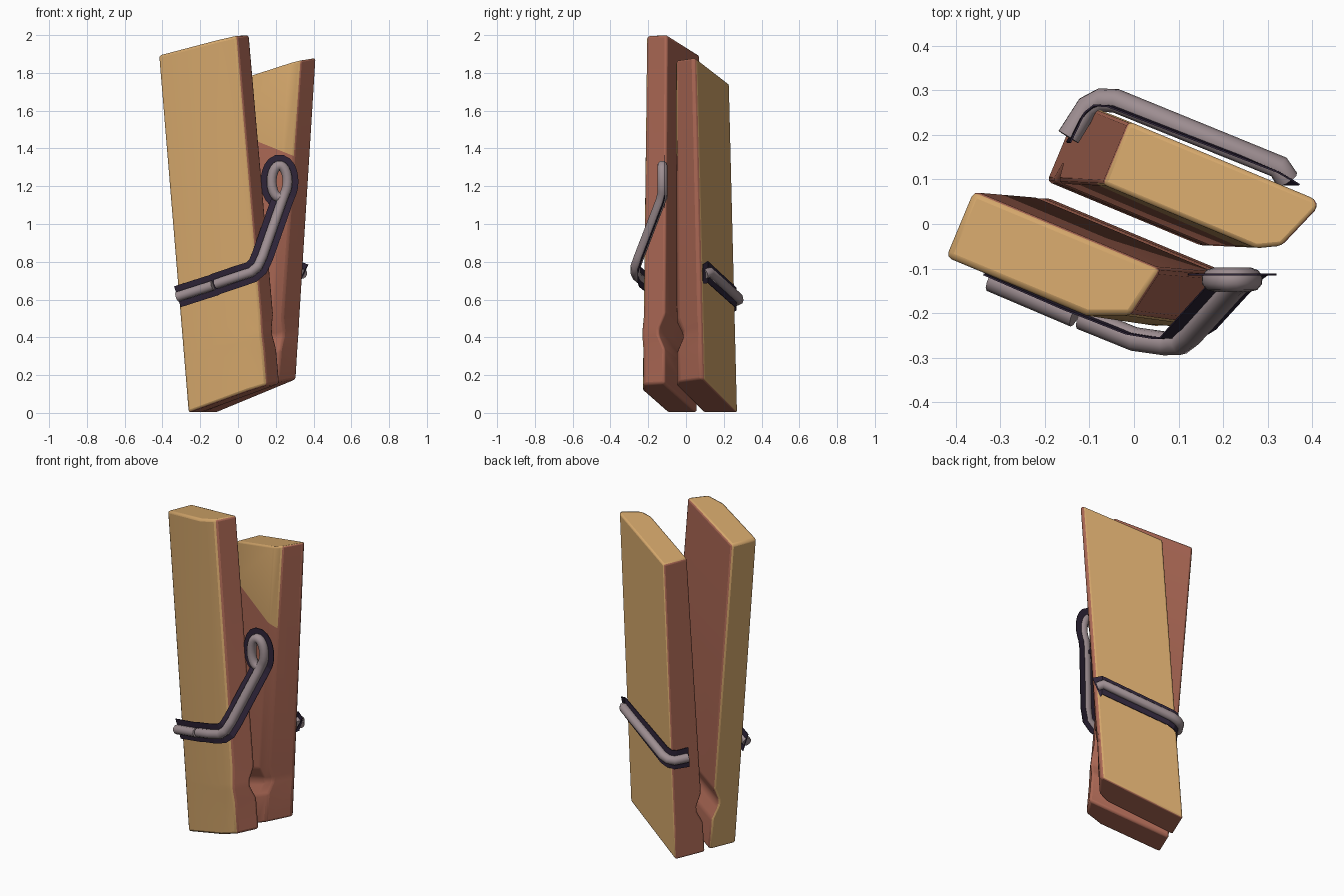
import bpy, bmesh, math
from mathutils import Vector

if "Cube" in bpy.data.objects:
    bpy.data.objects.remove(bpy.data.objects["Cube"])

U = Vector((0.923, -0.385, 0))   # across the peg
N = Vector((0.385, 0.923, 0))    # from front half to back half


def mat(name, rgb):
    m = bpy.data.materials.new(name)
    m.diffuse_color = (*rgb, 1)
    m.use_nodes = True
    m.node_tree.nodes["Principled BSDF"].inputs["Base Color"].default_value = m.diffuse_color
    return m


tan = mat("tan_wood", (0.65, 0.38, 0.145))
red = mat("red_brown_wood", (0.40, 0.135, 0.088))
steel = mat("wire_grey", (0.34, 0.27, 0.285))
dark = mat("dark_groove", (0.028, 0.018, 0.04))


def lerp(a, b, t):
    return a + (b - a) * t


def smooth(ob, angle=35):
    bpy.ops.object.select_all(action='DESELECT')
    ob.select_set(True)
    bpy.context.view_layer.objects.active = ob
    bpy.ops.object.shade_smooth_by_angle(angle=math.radians(angle))


def new_object(name, bm, mats):
    me = bpy.data.meshes.new(name)
    bm.to_mesh(me)
    bm.free()
    ob = bpy.data.objects.new(name, me)
    bpy.context.collection.objects.link(ob)
    for m in mats:
        me.materials.append(m)
    return ob


# Wooden half: lofted section with a V notch on the inner side
# section = (fraction across, fraction inner to outer); bottom/top = (u0, u1, inner, outer, z0, z1)
def wood_half(name, section, side_mats, bottom, top, tan_cut=None):
    bm = bmesh.new()
    rings = []
    for s, depth in [(0, 0), (0.10, 0), (0.14, 0.035), (0.16, 0.035), (0.20, 0), (1, 0)]:
        u0, u1, ni, no, z0, z1 = [lerp(a, b, s) for a, b in zip(bottom, top)]
        ni += math.copysign(depth, no - ni)
        rings.append([bm.verts.new(U * lerp(u0, u1, fu) + N * lerp(ni, no, fn)
                                   + Vector((0, 0, lerp(z0, z1, fu)))) for fu, fn in section])
    k = len(section)
    inner = []
    for a, b in zip(rings, rings[1:]):
        for i in range(k):
            j = (i + 1) % k
            f = bm.faces.new((a[i], a[j], b[j], b[i]))
            f.material_index = max(side_mats[i], 0)
            if side_mats[i] == 2:
                inner.append(f)
                f.material_index = 1
    bm.faces.new(rings[0]).material_index = 1
    bm.faces.new(rings[-1]).material_index = 0
    # bare tan area on the upper inner face
    if tan_cut:
        co, no = Vector(tan_cut[0]), Vector(tan_cut[1])
        last = [f for f in inner if max(v.co.z for v in f.verts) > 1.5]
        geom = set(last)
        for f in last:
            geom.update(f.edges)
            geom.update(f.verts)
        res = bmesh.ops.bisect_plane(bm, geom=list(geom), plane_co=co, plane_no=no)
        for f in res["geom"]:
            if isinstance(f, bmesh.types.BMFace) and (f.calc_center_median() - co).dot(no) > 0:
                f.material_index = 0
    bmesh.ops.recalc_face_normals(bm, faces=bm.faces[:])
    ob = new_object(name, bm, [tan, red])
    smooth(ob)
    bev = ob.modifiers.new("rounded_edges", 'BEVEL')
    bev.width = 0.014
    bev.segments = 2
    bev.limit_method = 'ANGLE'
    bev.angle_limit = math.radians(25)
    return ob


wood_half("front_half", [(0, 0), (1, 0), (0.95, 0.76), (0.745, 1), (0, 1)], [1, 1, 0, 0, 0],
          (-0.208, 0.25, -0.02, -0.192, 0.0, 0.155),
          (-0.361, 0.096, -0.069, -0.231, 1.892, 2.003))
wood_half("back_half", [(0, 0), (0.80, 0), (0.91, 0.18), (1, 0.90), (0.97, 1), (0, 1)],
          [2, 2, 1, 1, 0, 1],
          (-0.217, 0.254, 0.013, 0.206, 0.0, 0.18),
          (-0.10, 0.367, 0.055, 0.208, 1.74, 1.88),
          ((0.12, 0, 1.43), (0.4, 0, 1)))


# Spring wire
def wire(name, pts, radius=0.027):
    cu = bpy.data.curves.new(name, 'CURVE')
    cu.dimensions = '3D'
    cu.bevel_depth = radius
    cu.bevel_resolution = 3
    cu.use_fill_caps = True
    sp = cu.splines.new('POLY')
    sp.points.add(len(pts) - 1)
    for p, c in zip(sp.points, pts):
        p.co = (*c, 1)
    cu.materials.append(steel)
    ob = bpy.data.objects.new(name, cu)
    bpy.context.collection.objects.link(ob)
    bpy.ops.object.select_all(action='DESELECT')
    ob.select_set(True)
    bpy.context.view_layer.objects.active = ob
    bpy.ops.object.convert(target='MESH')
    smooth(bpy.context.view_layer.objects.active, 50)


# Flat dark band lying behind a wire
def band(name, pts, shift, coil_from=999):
    pts = [Vector(p) for p in pts]
    bm = bmesh.new()
    rows = []
    for i, p in enumerate(pts):
        d0 = (p - pts[max(i - 1, 0)]).normalized()
        d1 = (pts[min(i + 1, len(pts) - 1)] - p).normalized()
        t = d0 + d1
        w = Vector((t.z, 0, -t.x)).normalized()
        c = p + Vector((0, shift, 0))
        rows.append((bm.verts.new(c + w * 0.058),
                     bm.verts.new(c - w * (0.02 if i >= coil_from else 0.058))))
    for a, b in zip(rows, rows[1:]):
        bm.faces.new((a[0], b[0], b[1], a[1]))
    ob = new_object(name, bm, [dark])
    sol = ob.modifiers.new("thickness", 'SOLIDIFY')
    sol.thickness = 0.004
    sol.offset = 0


coil = []
for i in range(21):
    a = math.radians(-50 + i * 16.5)
    coil.append((0.22 + 0.042 * math.cos(a), -0.125, 1.225 + 0.085 * math.sin(a)))
end = [(-0.32, -0.125, 0.615), (-0.132, -0.205, 0.675)]
arm = [(-0.118, -0.21, 0.682), (0.0, -0.258, 0.722), (0.07, -0.268, 0.745),
       (0.105, -0.267, 0.775), (0.13, -0.247, 0.83), (0.232, -0.135, 1.12)]
back = [(0.343, 0.10, 0.735), (0.325, 0.128, 0.745), (-0.04, 0.276, 0.61),
        (-0.075, 0.278, 0.598), (-0.105, 0.262, 0.592), (-0.147, 0.195, 0.595)]

wire("front_wire_end", end)
wire("front_wire_arm_and_coil", arm + coil)
wire("back_wire", back)
band("front_groove", end + arm + coil, 0.012, len(end + arm))
band("back_groove", back, -0.012)
